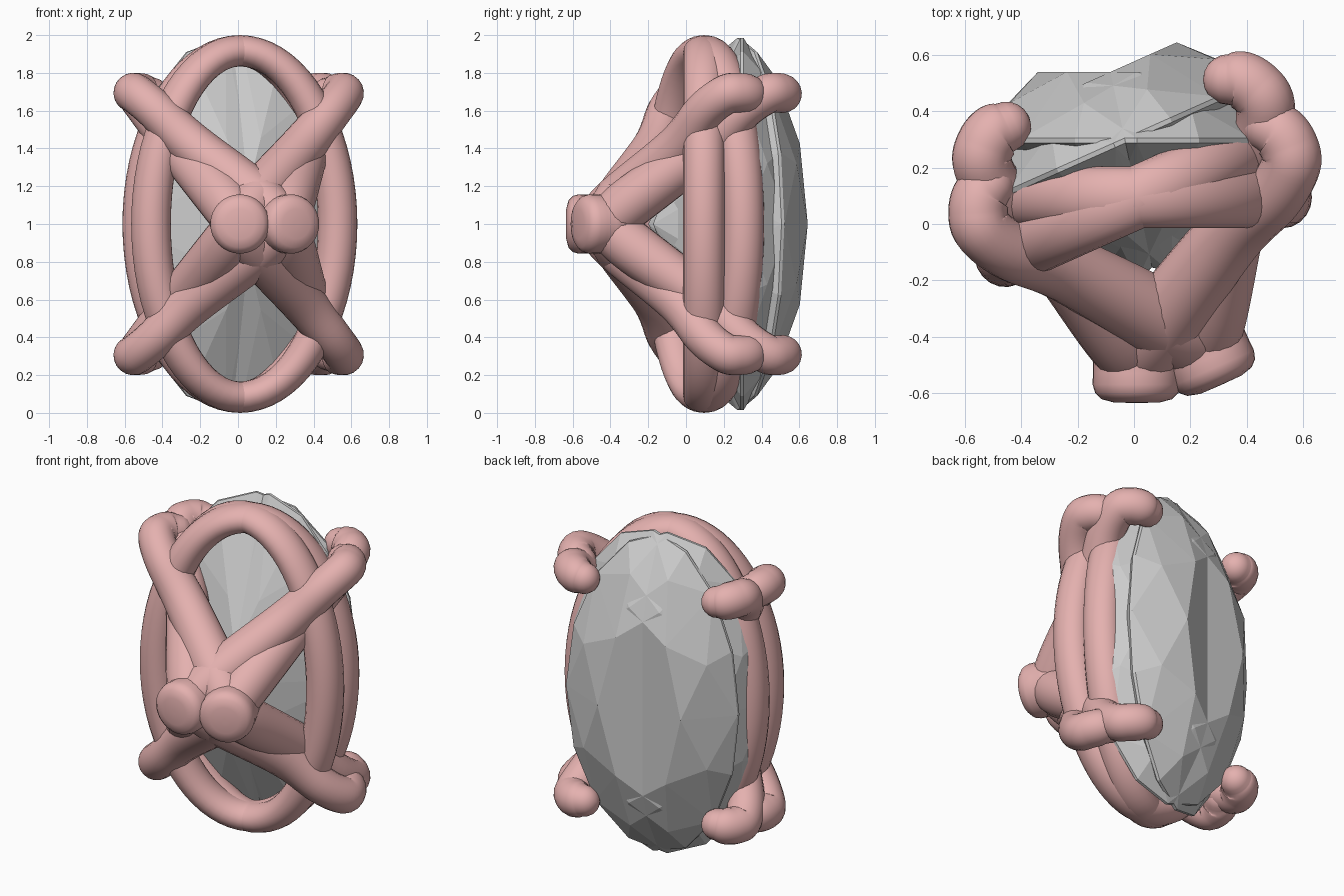
import bpy, bmesh, math
from math import sin, cos, pi
from mathutils import Vector, Matrix

if "Cube" in bpy.data.objects:
    bpy.data.objects.remove(bpy.data.objects["Cube"])

pink = bpy.data.materials.new("rose_metal")
pink.diffuse_color = (0.78, 0.44, 0.43, 1)
pink.use_nodes = True
pink.node_tree.nodes["Principled BSDF"].inputs["Base Color"].default_value = pink.diffuse_color
CX = 0.01
# the whole setting appears twice: once square-on, once turned about z
PIVOT = Vector((CX, 0.1, 0))
TURN = (Matrix.Translation(PIVOT) @ Matrix.Rotation(math.radians(24), 4, 'Z')
        @ Matrix.Translation(-PIVOT))


def finish(bm, name, smooth=True):
    bmesh.ops.recalc_face_normals(bm, faces=bm.faces)
    me = bpy.data.meshes.new(name)
    bm.to_mesh(me)
    bm.free()
    for p in me.polygons:
        p.use_smooth = smooth
    if smooth:
        me.materials.append(pink)
    for suffix in ("straight", "turned"):
        m = me if suffix == "straight" else me.copy()
        if suffix == "turned":
            m.transform(TURN)
        ob = bpy.data.objects.new(name + "_" + suffix, m)
        bpy.context.collection.objects.link(ob)


def bridge(bm, a, b):
    n = len(a)
    for i in range(n):
        bm.faces.new((a[i], a[(i + 1) % n], b[(i + 1) % n], b[i]))


def spline(pts, steps=6):
    # Catmull-Rom through (x, y, z, radius) points
    v = [Vector(p) for p in pts]
    v = [2 * v[0] - v[1]] + v + [2 * v[-1] - v[-2]]
    out = []
    for i in range(1, len(v) - 2):
        a, b, c, d = v[i - 1:i + 3]
        for k in range(steps):
            t = k / steps
            out.append(0.5 * (2 * b + (c - a) * t + (2 * a - 5 * b + 4 * c - d) * t * t
                              + (3 * b - a - 3 * c + d) * t ** 3))
    return out + [v[-2]]


def tube(bm, pts, sides=20):
    s = spline(pts)
    pos = [(p.xyz, p.w) for p in s]
    tans = [(pos[min(i + 1, len(s) - 1)][0] - pos[max(i - 1, 0)][0]).normalized()
            for i in range(len(s))]
    # rounded tip
    end, r = pos[-1]
    for k in range(1, 6):
        a = k / 5.2 * pi / 2
        pos.append((end + tans[len(s) - 1] * r * sin(a), r * cos(a)))
        tans.append(tans[len(s) - 1])
    u = tans[0].orthogonal().normalized()
    rings = []
    for i, (c, r) in enumerate(pos):
        t = tans[i]
        u = (u - t * u.dot(t)).normalized()
        w = t.cross(u)
        rings.append([bm.verts.new(c + r * (u * cos(2 * pi * k / sides) + w * sin(2 * pi * k / sides)))
                      for k in range(sides)])
    for a, b in zip(rings, rings[1:]):
        bridge(bm, a, b)
    bm.faces.new(rings[0])
    bm.faces.new(rings[-1])


# four prongs, mirrored left/right and up/down
leg = [(0.0, -0.48, 0.0, 0.125), (0.09, -0.35, 0.13, 0.137), (0.33, -0.04, 0.41, 0.12),
       (0.485, 0.10, 0.60, 0.107), (0.548, 0.21, 0.685, 0.105), (0.54, 0.275, 0.695, 0.105),
       (0.505, 0.325, 0.69, 0.103), (0.465, 0.345, 0.685, 0.09)]
bm = bmesh.new()
for sx in (1, -1):
    for sz in (1, -1):
        tube(bm, [(CX + sx * x, y, 1 + sz * z, r) for x, y, z, r in leg])
finish(bm, "prongs")

# oval support ring
bm = bmesh.new()
N, M = 72, 20
rings = []
for i in range(N):
    a = 2 * pi * i / N
    rr = 0.105 - 0.022 * sin(a) ** 2
    nrm = Vector((cos(a) / 0.517, 0, sin(a) / 0.917)).normalized()
    c = Vector((CX + 0.517 * cos(a), 0.095, 1 + 0.917 * sin(a)))
    rings.append([bm.verts.new(c + nrm * rr * cos(2 * pi * k / M) + Vector((0, 0.11 * sin(2 * pi * k / M), 0)))
                  for k in range(M)])
for i in range(N):
    bridge(bm, rings[i], rings[(i + 1) % N])
finish(bm, "oval_ring")

# rounded base stud where the prongs meet
bm = bmesh.new()
prof = [(0.01, -0.635), (0.08, -0.634), (0.125, -0.622), (0.148, -0.6), (0.157, -0.57),
        (0.156, -0.53), (0.156, -0.48), (0.16, -0.43), (0.10, -0.36), (0.02, -0.32)]
rings = [[bm.verts.new((CX + r * cos(2 * pi * k / 32), y, 1 + r * sin(2 * pi * k / 32)))
          for k in range(32)] for r, y in prof]
for a, b in zip(rings, rings[1:]):
    bridge(bm, a, b)
bm.faces.new(rings[0])
bm.faces.new(rings[-1])
finish(bm, "base_stud")

# faceted oval gem: table, crown, girdle, pavilion, culet
bm = bmesh.new()
levels = [(0.61, 0.54, 8, 0), (0.85, 0.43, 8, 0.5), (1.0, 0.305, 16, 0),
          (1.0, 0.288, 16, 0), (0.5, 0.03, 8, 0.5)]
for r, y, n, off in levels:
    for k in range(n):
        a = 2 * pi * (k + off) / n
        bm.verts.new((CX + 0.575 * r * cos(a), y, 1 + 0.985 * r * sin(a)))
bm.verts.new((CX, -0.2, 1))
bmesh.ops.convex_hull(bm, input=bm.verts)
bmesh.ops.dissolve_limit(bm, angle_limit=0.01, verts=bm.verts, edges=bm.edges)
finish(bm, "gem", smooth=False)
